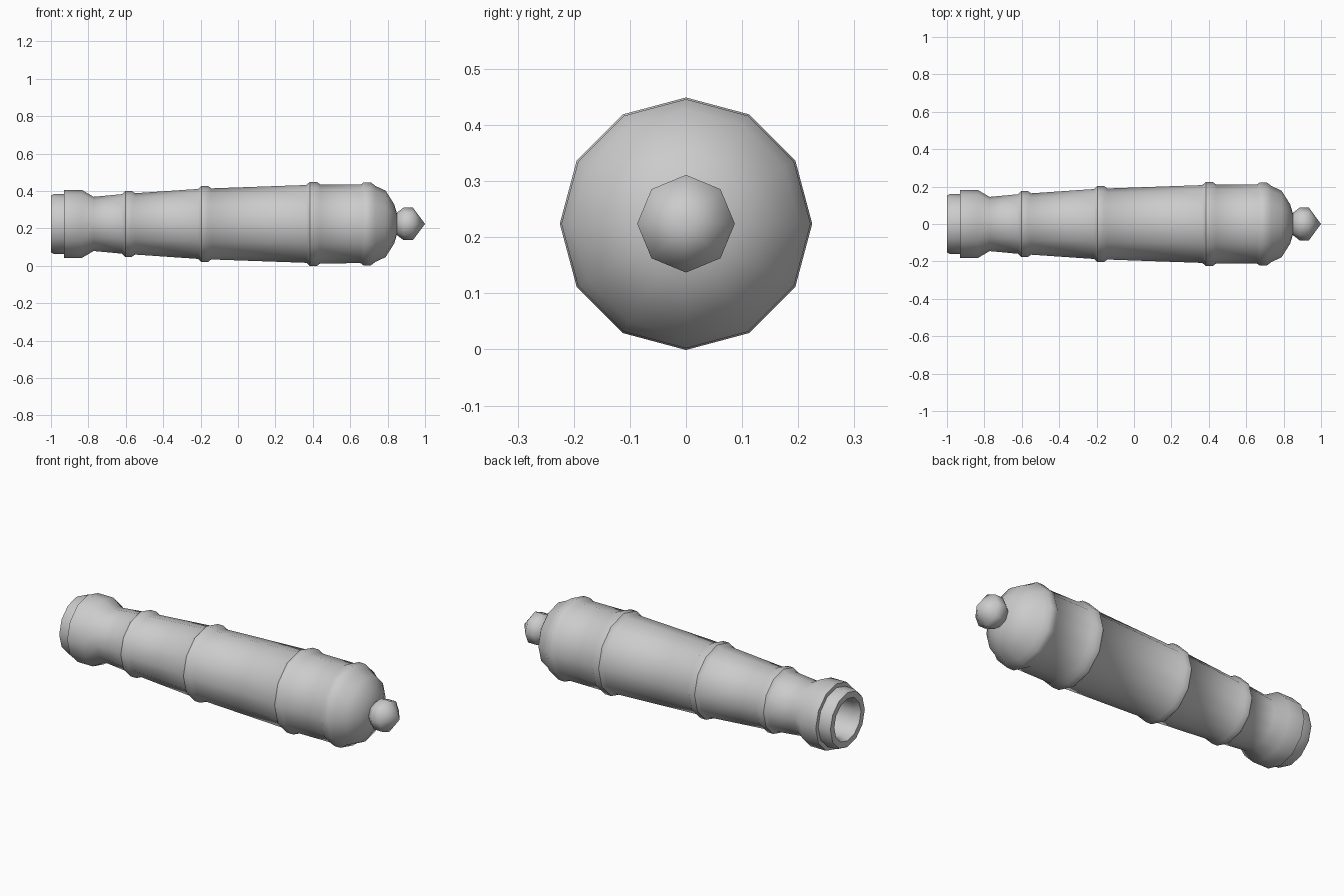
import bpy, bmesh, math

if "Cube" in bpy.data.objects:
    bpy.data.objects.remove(bpy.data.objects["Cube"])

AXIS_Z = 0.224

iron = bpy.data.materials.new("grey_iron")
iron.use_nodes = True
GREY = (0.6, 0.6, 0.6, 1)
iron.diffuse_color = GREY
iron.node_tree.nodes["Principled BSDF"].inputs["Base Color"].default_value = GREY


def lathe(name, profile, sides, smooth_angle):
    """Turn (x, radius) points around the long axis; zero radius makes a tip."""
    bm = bmesh.new()
    rings = []
    for x, r in profile:
        count = sides if r > 0 else 1
        rings.append([bm.verts.new((x, r * math.sin(math.tau * i / sides),
                                    AXIS_Z + r * math.cos(math.tau * i / sides)))
                      for i in range(count)])
    for a, b in zip(rings, rings[1:]):
        for i in range(sides):
            j = (i + 1) % sides
            quad = [a[i % len(a)], a[j % len(a)], b[j % len(b)], b[i % len(b)]]
            bm.faces.new(list(dict.fromkeys(quad)))
    bmesh.ops.recalc_face_normals(bm, faces=bm.faces)
    mesh = bpy.data.meshes.new(name)
    bm.to_mesh(mesh)
    bm.free()
    mesh.materials.append(iron)
    obj = bpy.data.objects.new(name, mesh)
    bpy.context.collection.objects.link(obj)
    bpy.ops.object.select_all(action='DESELECT')
    obj.select_set(True)
    bpy.context.view_layer.objects.active = obj
    bpy.ops.object.shade_smooth_by_angle(angle=math.radians(smooth_angle))
    return obj


def band(x0, x1, r0, r1, height):
    """Raised reinforcing ring with bevelled shoulders."""
    b = (x1 - x0) * 0.25
    top = max(r0, r1) + height
    return [(x0, r0), (x0 + b, top), (x1 - b, top), (x1, r1)]


# Bore, muzzle lip, flared muzzle, tapering tube with bands, rounded breech
bore = [(-0.5, 0), (-0.5, 0.105), (-0.97, 0.105), (-1.0, 0.118)]
muzzle = [(-1.0, 0.152), (-0.985, 0.16), (-0.93, 0.16), (-0.93, 0.182),
          (-0.835, 0.182), (-0.772, 0.145)]
tube = (band(-0.62, -0.55, 0.159, 0.164, 0.012)
        + band(-0.213, -0.143, 0.187, 0.19, 0.014)
        + band(0.365, 0.44, 0.208, 0.211, 0.014))
breech = [(0.655, 0.21), (0.672, 0.222), (0.71, 0.222), (0.735, 0.203),
          (0.789, 0.178), (0.835, 0.105), (0.85, 0.055), (0.853, 0)]
lathe("cannon_barrel", bore + muzzle + tube + breech, 12, 40)

# Knob behind the breech
lathe("breech_knob", [(0.83, 0), (0.85, 0.06), (0.885, 0.087), (0.935, 0.087), (1.0, 0)], 8, 60)
